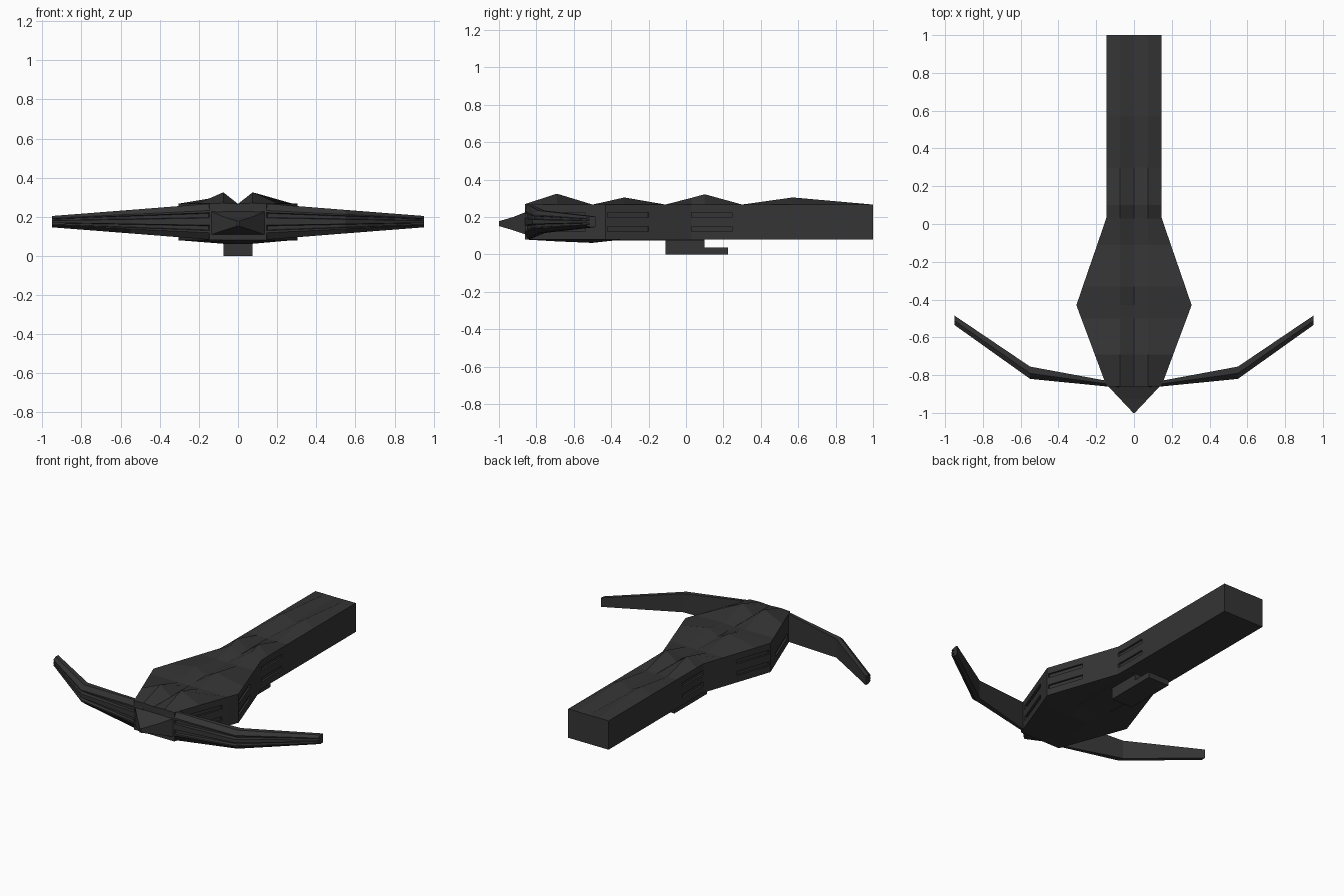
import bpy, bmesh, math
from mathutils import Vector

if "Cube" in bpy.data.objects:
    bpy.data.objects.remove(bpy.data.objects["Cube"])

dark = bpy.data.materials.new("dark grey metal")
dark.diffuse_color = (0.035, 0.035, 0.035, 1)
dark.use_nodes = True
dark.node_tree.nodes["Principled BSDF"].inputs["Base Color"].default_value = dark.diffuse_color


def make(name, bm):
    bmesh.ops.recalc_face_normals(bm, faces=bm.faces)
    me = bpy.data.meshes.new(name)
    bm.to_mesh(me)
    bm.free()
    me.materials.append(dark)
    ob = bpy.data.objects.new(name, me)
    bpy.context.collection.objects.link(ob)
    return ob


def loft(name, rings):
    """Skin a list of equal-length point rings and cap both ends."""
    bm = bmesh.new()
    vs = [[bm.verts.new(p) for p in r] for r in rings]
    n = len(vs[0])
    for a, b in zip(vs, vs[1:]):
        for i in range(n):
            j = (i + 1) % n
            bm.faces.new((a[i], a[j], b[j], b[i]))
    bm.faces.new(vs[0])
    bm.faces.new(vs[-1][::-1])
    return make(name, bm)


def add_box(bm, lo, hi):
    lo, hi = Vector(lo), Vector(hi)
    vs = bmesh.ops.create_cube(bm, size=1)["verts"]
    for v in vs:
        v.co = (lo + hi) / 2 + v.co * (hi - lo)
    return vs


# Hull: stations of y, half width, ridge height, keel height
stations = [(-.86, .145, .27, .08), (-.69, .208, .325, .07), (-.5, .279, .267, .062),
            (-.43, .305, .282, .07), (-.33, .271, .305, .08), (-.11, .195, .267, .08),
            (.03, .147, .303, .08), (.1, .145, .322, .08), (.3, .145, .267, .08),
            (.57, .145, .305, .08), (1.0, .145, .267, .08)]
hull = loft("hull", [[(-w, y, .267), (-.075, y, pk), (0, y, .266), (.075, y, pk),
                      (w, y, .267), (w, y, .08), (.075, y, k), (-.075, y, k), (-w, y, .08)]
                     for y, w, pk, k in stations])

# Side vents: pairs of slots sunk into each sloping side
bm = bmesh.new()
sides = [((.145, .03), (.145, .245)), ((.302, -.42), (.226, -.2)), ((.167, -.8), (.264, -.54))]
for (x0, y0), (x1, y1) in sides:
    a, b = Vector((x0, y0, 0)), Vector((x1, y1, 0))
    d = (b - a).normalized()
    out = Vector((d.y, -d.x, 0))
    for z in (.137, .212):
        for s in (1, -1):
            for v in add_box(bm, (0, -.012, z - .013), ((b - a).length, .03, z + .013)):
                p = a + d * v.co.x + out * v.co.y
                v.co = (s * p.x, p.y, v.co.z)
cutter = make("vent_cutter", bm)
cutter.hide_render = True
mod = hull.modifiers.new("vents", 'BOOLEAN')
mod.operation, mod.solver, mod.object = 'DIFFERENCE', 'EXACT', cutter
bpy.context.view_layer.objects.active = hull
bpy.ops.object.modifier_apply(modifier="vents")
bpy.data.objects.remove(cutter)

# Bow arms: swept tapering section with two long grooves in the front face
# section points: (0 back .. 1 front, fraction of half height)
half = [(0, 1), (.55, 1), (1, .62), (1, .5), (.6, .46), (.6, .24), (1, .2)]
section = half + [(t, -h) for t, h in reversed(half)]
# x, back y, front y, half height
arm = [(.08, -.825, -.862), (.145, -.83, -.86), (.55, -.755, -.82), (.95, -.485, -.535)]
heights = [.094, .092, .06, .029]
for side, s in (("left", -1), ("right", 1)):
    loft(side + "_bow_arm", [[(s * x, yb + (yf - yb) * t, .175 + hh * h) for t, h in section]
                             for (x, yb, yf), hh in zip(arm, heights)])

# Nose wedge
loft("nose", [[(-w, y, z1), (w, y, z1), (w, y, z0), (-w, y, z0)]
              for y, w, z0, z1 in [(-.85, .145, .105, .23), (-.925, .075, .13, .2),
                                   (-1.0, .004, .152, .178)]])

# Underside grip block with a thin rear tongue
bm = bmesh.new()
prof = [(-.11, .085), (-.11, 0), (.225, 0), (.225, .037), (.1, .037), (.1, .085)]
f = bm.faces.new([bm.verts.new((-.075, y, z)) for y, z in prof])
ext = bmesh.ops.extrude_face_region(bm, geom=[f])["geom"]
bmesh.ops.translate(bm, vec=(.15, 0, 0), verts=[v for v in ext if isinstance(v, bmesh.types.BMVert)])
make("grip_block", bm)

# Shallow belly plate ahead of the grip
bm = bmesh.new()
add_box(bm, (-.1, -.39, .074), (.1, .1, .085))
make("belly_plate", bm)
